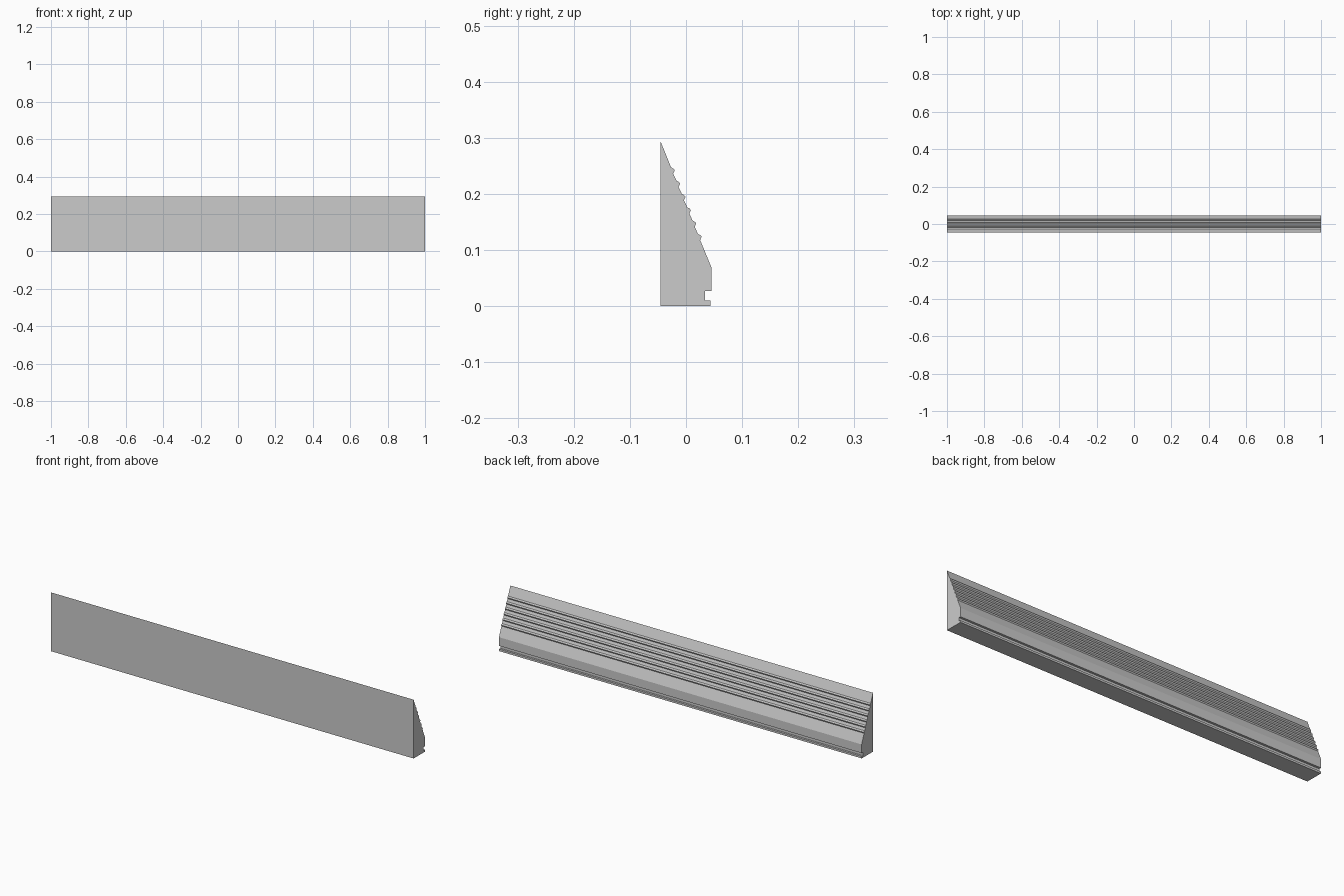
import bpy, bmesh

if "Cube" in bpy.data.objects:
    bpy.data.objects.remove(bpy.data.objects["Cube"])

HALF = 1.0
TOP, SHOULDER = (-0.045, 0.293), (0.045, 0.07)
slope = (SHOULDER[0] - TOP[0]) / (SHOULDER[1] - TOP[1])


def on_slope(z, out=0.0):
    return (TOP[0] + (z - TOP[1]) * slope + out, z)


# Cross-section: flat back, sloping face with six small ribs
profile = [(-0.045, 0.0), TOP]
for i in range(6):
    z = 0.2475 - i * 0.0237
    profile += [on_slope(z), on_slope(z - 0.0025, 0.0035), on_slope(z - 0.005, 0.0046),
                on_slope(z - 0.0075, 0.0026), on_slope(z - 0.0115, -0.0008),
                on_slope(z - 0.0145, -0.0004)]

# Lower lip with rectangular groove
profile += [SHOULDER, (0.045, 0.027), (0.034, 0.027), (0.034, 0.010),
            (0.044, 0.010), (0.044, 0.0)]

# Extrude the section along the length
bm = bmesh.new()
face = bm.faces.new([bm.verts.new((-HALF, y, z)) for y, z in profile])
ext = bmesh.ops.extrude_face_region(bm, geom=[face], use_keep_orig=True)
moved = [g for g in ext["geom"] if isinstance(g, bmesh.types.BMVert)]
bmesh.ops.translate(bm, vec=(2 * HALF, 0, 0), verts=moved)
bmesh.ops.recalc_face_normals(bm, faces=bm.faces)

mesh = bpy.data.meshes.new("ribbed_moulding")
bm.to_mesh(mesh)
bm.free()
bpy.context.collection.objects.link(bpy.data.objects.new("ribbed_moulding", mesh))
